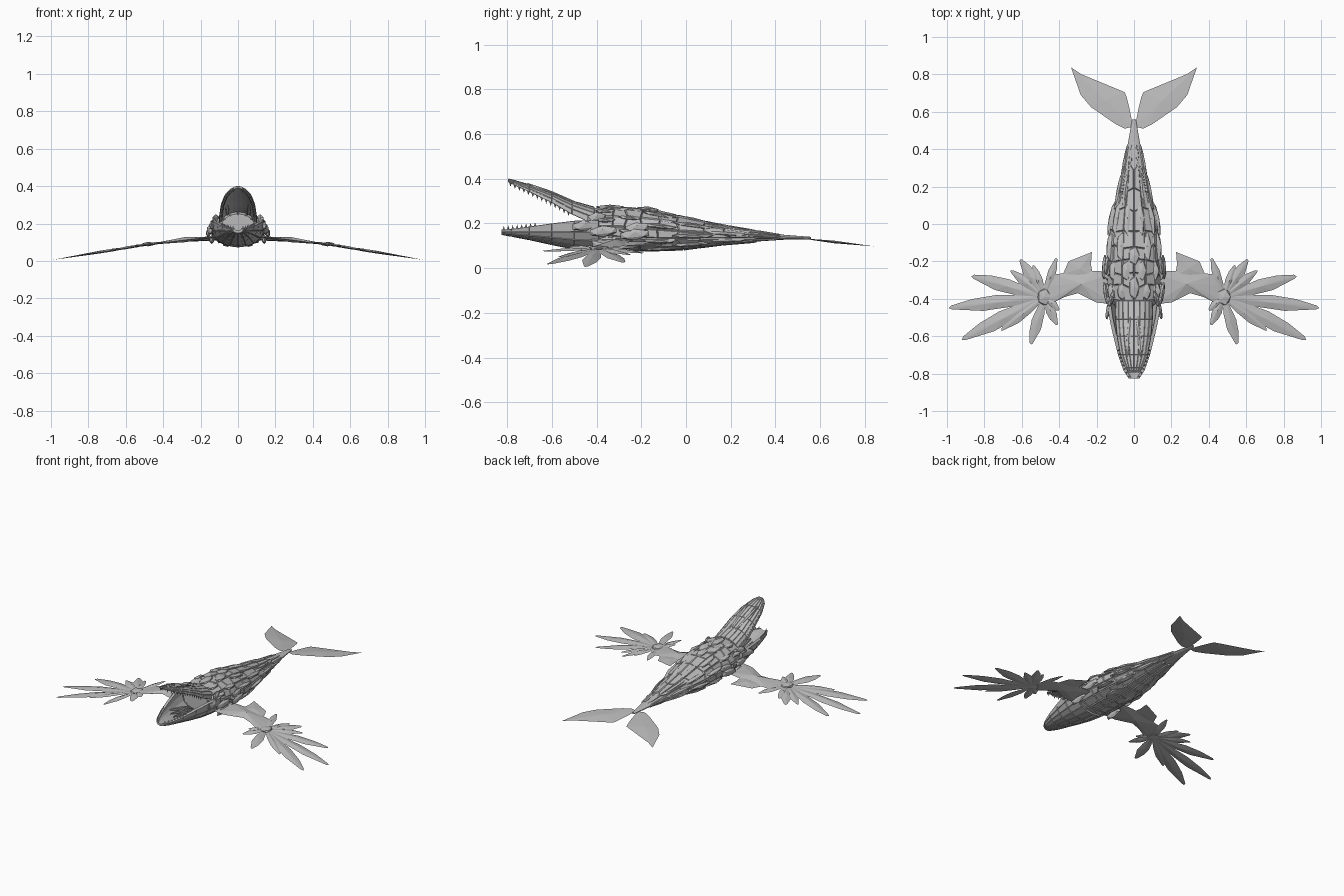
import bpy, bmesh, math, random
from mathutils import Vector, Matrix

random.seed(4)
cube = bpy.data.objects.get("Cube")
if cube:
    bpy.data.objects.remove(cube, do_unlink=True)

grey = bpy.data.materials.new("stone_grey")
grey.use_nodes = True
tone = (0.5, 0.5, 0.5, 1)
grey.diffuse_color = tone
grey.node_tree.nodes["Principled BSDF"].inputs["Base Color"].default_value = tone


def finish(name, bm):
    bmesh.ops.recalc_face_normals(bm, faces=bm.faces)
    mesh = bpy.data.meshes.new(name)
    bm.to_mesh(mesh)
    bm.free()
    mesh.materials.append(grey)
    obj = bpy.data.objects.new(name, mesh)
    bpy.context.collection.objects.link(obj)
    return obj


def loft(rings):
    """Skin closed rings of points and cap both ends."""
    bm = bmesh.new()
    vs = [[bm.verts.new(p) for p in ring] for ring in rings]
    n = len(vs[0])
    for a, b in zip(vs, vs[1:]):
        for i in range(n):
            bm.faces.new((a[i], a[(i + 1) % n], b[(i + 1) % n], b[i]))
    bm.faces.new(vs[0])
    bm.faces.new(vs[-1])
    bmesh.ops.recalc_face_normals(bm, faces=bm.faces)
    return bm


def sample(table, y):
    """Interpolate rows of a table keyed on the first column."""
    for a, b in zip(table, table[1:]):
        if y <= b[0]:
            t = max(0, (y - a[0]) / (b[0] - a[0]))
            return [p + (q - p) * t for p, q in zip(a[1:], b[1:])]
    return table[-1][1:]


def add_pad(bm, outline, apex, lift, height, drop=0.004):
    """Thin faceted plate: an outline fanned to a raised top and a lowered base."""
    rim = [bm.verts.new((x, y, height(x, y))) for x, y in outline]
    z = height(*apex)
    top = bm.verts.new((*apex, z + lift))
    base = bm.verts.new((*apex, z - drop))
    for a, b in zip(rim, rim[1:] + rim[:1]):
        bm.faces.new((a, b, top))
        bm.faces.new((b, a, base))


def add_shard(bm, pos, size, yaw=0, pitch=0):
    """Pointed armour scale, long axis along y."""
    m = (Matrix.Translation(pos) @ Matrix.Rotation(yaw, 4, 'Z')
         @ Matrix.Rotation(pitch, 4, 'X') @ Matrix.Diagonal((*size, 1)))
    bmesh.ops.create_icosphere(bm, subdivisions=1, radius=1, matrix=m)


# Body: half width, bottom, top, height of the widest line
BODY = [(-0.45, 0.085, 0.12, 0.245, 0.18), (-0.40, 0.135, 0.085, 0.268, 0.16),
        (-0.30, 0.140, 0.080, 0.270, 0.16), (-0.15, 0.136, 0.080, 0.260, 0.15),
        (0.0, 0.122, 0.085, 0.225, 0.145), (0.12, 0.095, 0.103, 0.198, 0.145),
        (0.30, 0.058, 0.118, 0.168, 0.14), (0.45, 0.030, 0.128, 0.148, 0.138),
        (0.56, 0.010, 0.128, 0.140, 0.134)]


def body_point(y, angle):
    w, low, high, mid = sample(BODY, y)
    c = math.cos(angle)
    return Vector((w * math.sin(angle), y, mid + c * ((high - mid) if c > 0 else (mid - low))))


SIDES = 14
stations = [-0.45, -0.40, -0.34, -0.26, -0.19, -0.12, -0.03, 0.07, 0.18, 0.30, 0.43, 0.56]
rings = []
for k, y in enumerate(stations):
    inner = 0 < k < len(stations) - 1
    half = [random.uniform(-0.02, 0.02) if inner else 0 for _ in range(SIDES)]
    ring = []
    for i in range(SIDES):
        shift = half[min(i, SIDES - i)]
        ring.append(body_point(y + shift, 2 * math.pi * i / SIDES))
    rings.append(ring)
bm = loft(rings)
plates = [f for f in bm.faces if len(f.verts) == 4 and f.calc_center_median().y < 0.36]
bmesh.ops.inset_individual(bm, faces=plates, thickness=0.005, depth=0.006)
finish("body", bm)

# Long overlapping scales laid along the back, flanks and belly
bm = bmesh.new()
for y, angles, length, width in [(-0.36, (0.5, 1.05, 1.5), 0.05, 0.026), (-0.25, (0.3, 0.9, 1.5), 0.06, 0.028),
                                 (-0.12, (0.55, 1.2, 2.0, 2.7), 0.09, 0.026), (0.03, (0.3, 0.9, 1.6, 2.3), 0.11, 0.022),
                                 (0.18, (0.6, 1.3, 2.1), 0.12, 0.015), (0.33, (0.4, 1.4, 2.3), 0.11, 0.009)]:
    for a in angles:
        p = body_point(y, a)
        slope = body_point(y + 0.04, a) - body_point(y - 0.04, a)
        for s in (1, -1):
            add_shard(bm, (p.x * s, p.y, p.z), (width, length, 0.012 if width > 0.012 else 0.006),
                      -s * math.atan2(slope.x, slope.y), math.atan2(slope.z, slope.y))
add_shard(bm, (0, -0.17, 0.262), (0.032, 0.055, 0.014), 0, -0.1)
add_shard(bm, (0, -0.34, 0.272), (0.03, 0.07, 0.012))
finish("armour_scales", bm)


def jaw(name, rows, thick, steps=10):
    """Hollow trough from rows of y, half width, rim height, crown height."""
    rings = []
    for y, w, rim, crown in rows:
        t = min(thick, w * 0.4)
        span = crown - rim
        angles = [math.pi * (i / steps - 0.5) for i in range(steps + 1)]
        outer = [(w * math.sin(a), y, rim + span * math.cos(a) ** 0.8 if abs(a) < 1.57 else rim) for a in angles]
        depth = span - math.copysign(min(t, abs(span) * 0.5), span)
        inner = [((w - t) * math.sin(a), y, rim + depth * max(0, math.cos(a))) for a in reversed(angles)]
        rings.append(outer + inner)
    bm = loft(rings)
    bm.faces.ensure_lookup_table()
    n = 2 * steps + 2
    skin = [f for i, f in enumerate(bm.faces) if i < n * (len(rows) - 1) and i % n < steps]
    bmesh.ops.inset_individual(bm, faces=skin, thickness=0.002, depth=0.003)
    finish(name, bm)


UPPER = [(-0.795, 0.022, 0.385, 0.398), (-0.77, 0.045, 0.372, 0.392), (-0.70, 0.072, 0.340, 0.372),
         (-0.60, 0.090, 0.292, 0.338), (-0.51, 0.098, 0.240, 0.300), (-0.41, 0.10, 0.195, 0.272)]
LOWER = [(-0.825, 0.026, 0.172, 0.152), (-0.78, 0.055, 0.176, 0.143), (-0.70, 0.083, 0.186, 0.128),
         (-0.60, 0.108, 0.200, 0.106), (-0.50, 0.130, 0.212, 0.086), (-0.39, 0.145, 0.215, 0.075)]
jaw("upper_jaw", UPPER, 0.014)
jaw("lower_jaw", LOWER, 0.016)

# Teeth along both jaw rims
bm = bmesh.new()
for rows, direction, last in ((UPPER, -1, -0.52), (LOWER, 1, -0.66)):
    y = rows[0][0] + 0.01
    while y < last:
        w, rim, _ = sample(rows, y)
        for s in (1, -1):
            m = (Matrix.Translation((s * (w - 0.006), y, rim + direction * 0.005))
                 @ Matrix.Rotation(0 if direction > 0 else math.pi, 4, 'X'))
            bmesh.ops.create_cone(bm, segments=4, radius1=0.007, radius2=0, depth=0.022, matrix=m)
        y += 0.02
finish("teeth", bm)

# Pleats on the mouth floor and ridges on the snout
bm = bmesh.new()
for x in (-0.06, -0.03, 0, 0.03, 0.06):
    add_shard(bm, (x, -0.58 + abs(x), 0.137), (0.008, 0.13, 0.012), x * 2.5, -0.2)
finish("mouth_pleats", bm)
bm = bmesh.new()
for s in (1, -1):
    add_shard(bm, (s * 0.028, -0.60, 0.334), (0.012, 0.14, 0.010), s * 0.08, -0.37)
    add_shard(bm, (s * 0.062, -0.53, 0.285), (0.014, 0.11, 0.010), s * 0.1, -0.42)
finish("snout_ridges", bm)


# Flippers: arm, trailing panel and a fan of blades
def fin_height(x, y):
    return sample([(0.1, 0.13), (0.2, 0.122), (0.35, 0.104), (0.5, 0.085), (0.7, 0.052), (0.99, 0.006)], abs(x))[0]


ARM = [(0.10, -0.26), (0.20, -0.25), (0.30, -0.255), (0.43, -0.27), (0.49, -0.33), (0.50, -0.42),
       (0.45, -0.43), (0.37, -0.39), (0.30, -0.37), (0.20, -0.42), (0.10, -0.43)]
PANEL = [(0.23, -0.215), (0.225, -0.15), (0.35, -0.20), (0.38, -0.27), (0.30, -0.31), (0.22, -0.28)]
PALM = (0.48, -0.39)
BLADES = [((0.415, -0.18), 0.025), ((0.61, -0.19), 0.035), ((0.54, -0.22), 0.025), ((0.66, -0.25), 0.03),
          ((0.87, -0.28), 0.042), ((0.99, -0.45), 0.042), ((0.92, -0.62), 0.045), ((0.71, -0.57), 0.03),
          ((0.55, -0.645), 0.034), ((0.41, -0.54), 0.028), ((0.40, -0.46), 0.026)]


def blade_outline(root, tip, w):
    r, t = Vector(root), Vector(tip)
    d = t - r
    n = Vector((-d.y, d.x)).normalized() * w
    line = [(0.0, 0.25), (0.5, 0.95), (0.75, 0.8), (0.97, 0.3), (1.0, 0.0), (0.97, -0.2), (0.65, -0.85), (0.35, -0.75), (0, -0.25)]
    return [tuple(r + d * u + n * v) for u, v in line], tuple(r + d * 0.5)


for side, s in (("left", 1), ("right", -1)):
    flip = lambda pts: [(s * x, y) for x, y in pts]
    bm = bmesh.new()
    add_pad(bm, flip(ARM), (s * 0.28, -0.32), 0.016, fin_height, 0.012)
    add_pad(bm, flip(PANEL), (s * 0.29, -0.24), 0.008, fin_height)
    finish(side + "_flipper_arm", bm)
    bm = bmesh.new()
    for tip, w in BLADES:
        pts, mid = blade_outline(PALM, tip, w)
        add_pad(bm, flip(pts), (s * mid[0], mid[1]), 0.009, fin_height, 0.006)
    add_shard(bm, (s * 0.48, -0.39, 0.09), (0.04, 0.05, 0.012))
    finish(side + "_flipper_blades", bm)
    # Shoulder spikes around the flipper root
    bm = bmesh.new()
    for x, y, z, length, yaw in [(0.158, -0.23, 0.15, 0.075, 0.05), (0.145, -0.22, 0.18, 0.06, 0.1),
                                 (0.15, -0.37, 0.165, 0.07, -0.15), (0.135, -0.45, 0.19, 0.07, 0.2),
                                 (0.14, -0.36, 0.115, 0.07, 0), (0.12, -0.40, 0.225, 0.05, 0.3)]:
        add_shard(bm, (s * x, y, z), (0.014, length, 0.025), s * yaw, 0.1)
    finish(side + "_shoulder_spikes", bm)

# Tail flukes
FLUKE = [(0.005, 0.52), (0.05, 0.51), (0.10, 0.535), (0.23, 0.625), (0.285, 0.69), (0.337, 0.838),
         (0.28, 0.80), (0.05, 0.705), (0.04, 0.68), (0.025, 0.62)]
for side, s in (("left", 1), ("right", -1)):
    bm = bmesh.new()
    add_pad(bm, [(s * x, y) for x, y in FLUKE], (s * 0.15, 0.66), 0.006,
            lambda x, y: 0.134 - (y - 0.51) * 0.11, 0.006)
    finish(side + "_fluke", bm)
